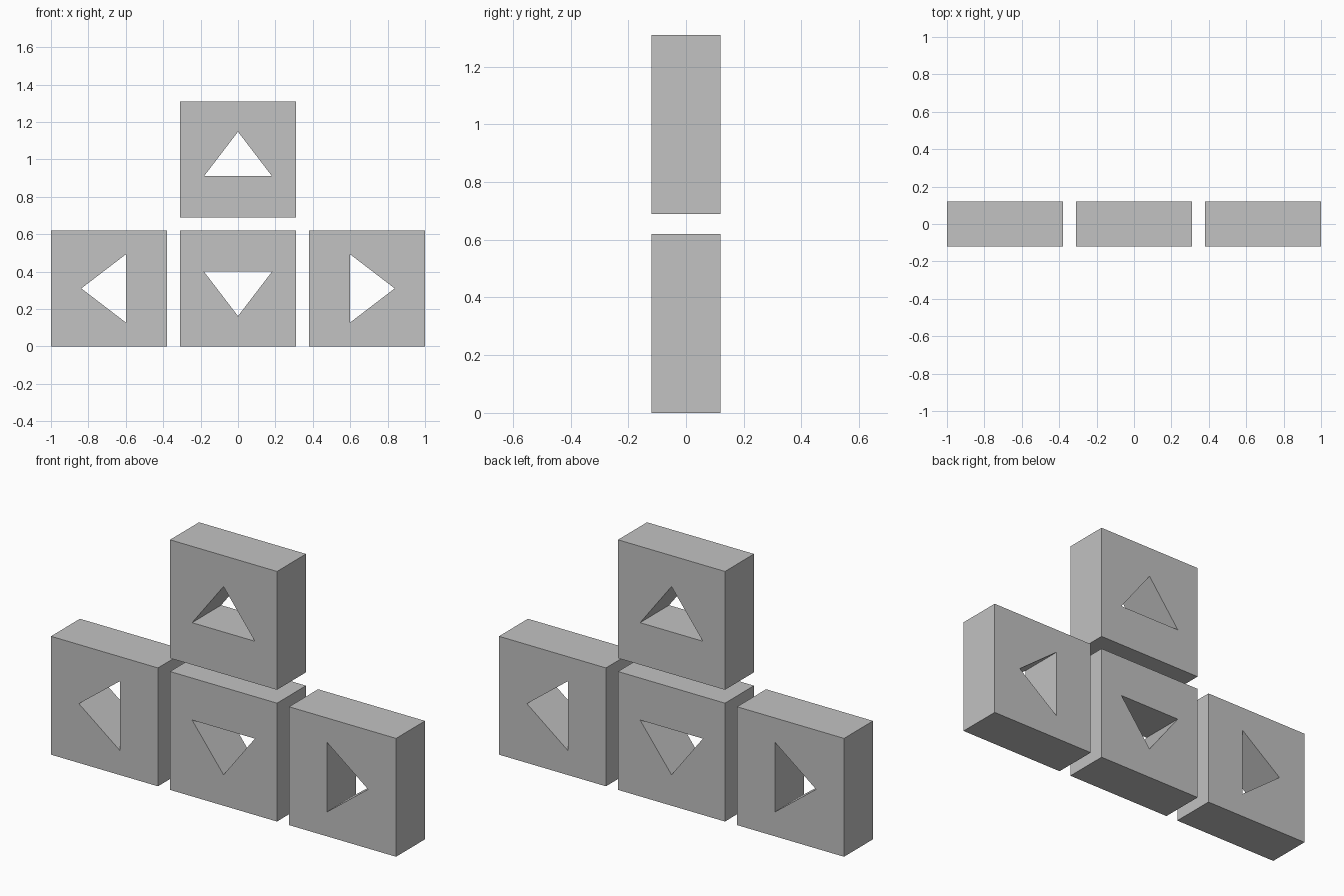
import bpy
import bmesh
from math import pi
from mathutils import Matrix, Vector

cube = bpy.data.objects.get("Cube")
if cube:
    bpy.data.objects.remove(cube, do_unlink=True)

SIZE, DEPTH, PITCH = 0.62, 0.24, 0.69

grey = bpy.data.materials.new("plain_grey")
colour = (0.54, 0.54, 0.54, 1)
grey.use_nodes = True
grey.diffuse_color = colour
grey.node_tree.nodes["Principled BSDF"].inputs["Base Color"].default_value = colour


def add_loop(bm, points):
    """Closed outline in the x-z plane at the front of the key."""
    verts = [bm.verts.new((x, -DEPTH / 2, z)) for x, z in points]
    return [bm.edges.new((v, verts[i - 1])) for i, v in enumerate(verts)]


def arrow_key(name, x, z, turn):
    """Square block with a triangular arrow cut right through it."""
    h = SIZE / 2
    bm = bmesh.new()
    edges = add_loop(bm, [(-h, -h), (h, -h), (h, h), (-h, h)])
    arrow = add_loop(bm, [(-0.182, -0.09), (0.182, -0.09), (0, 0.148)])
    arrow_verts = list({v for e in arrow for v in e.verts})
    bmesh.ops.rotate(bm, verts=arrow_verts, cent=(0, 0, 0),
                     matrix=Matrix.Rotation(turn, 3, 'Y'))
    # Fill between the outlines, then extrude to full depth
    bmesh.ops.triangle_fill(bm, edges=edges + arrow, use_beauty=True,
                            normal=Vector((0, -1, 0)))
    out = bmesh.ops.extrude_face_region(bm, geom=bm.faces[:], use_keep_orig=True)
    back = [g for g in out["geom"] if isinstance(g, bmesh.types.BMVert)]
    bmesh.ops.translate(bm, verts=back, vec=(0, DEPTH, 0))
    bmesh.ops.recalc_face_normals(bm, faces=bm.faces[:])
    mesh = bpy.data.meshes.new(name)
    bm.to_mesh(mesh)
    bm.free()
    mesh.materials.append(grey)
    obj = bpy.data.objects.new(name, mesh)
    obj.location = (x, 0, z)
    bpy.context.collection.objects.link(obj)


# Three keys in the bottom row, one above the middle
low = SIZE / 2
arrow_key("up_key", 0, low + PITCH, 0)
arrow_key("down_key", 0, low, pi)
arrow_key("left_key", PITCH, low, pi / 2)
arrow_key("right_key", -PITCH, low, -pi / 2)
